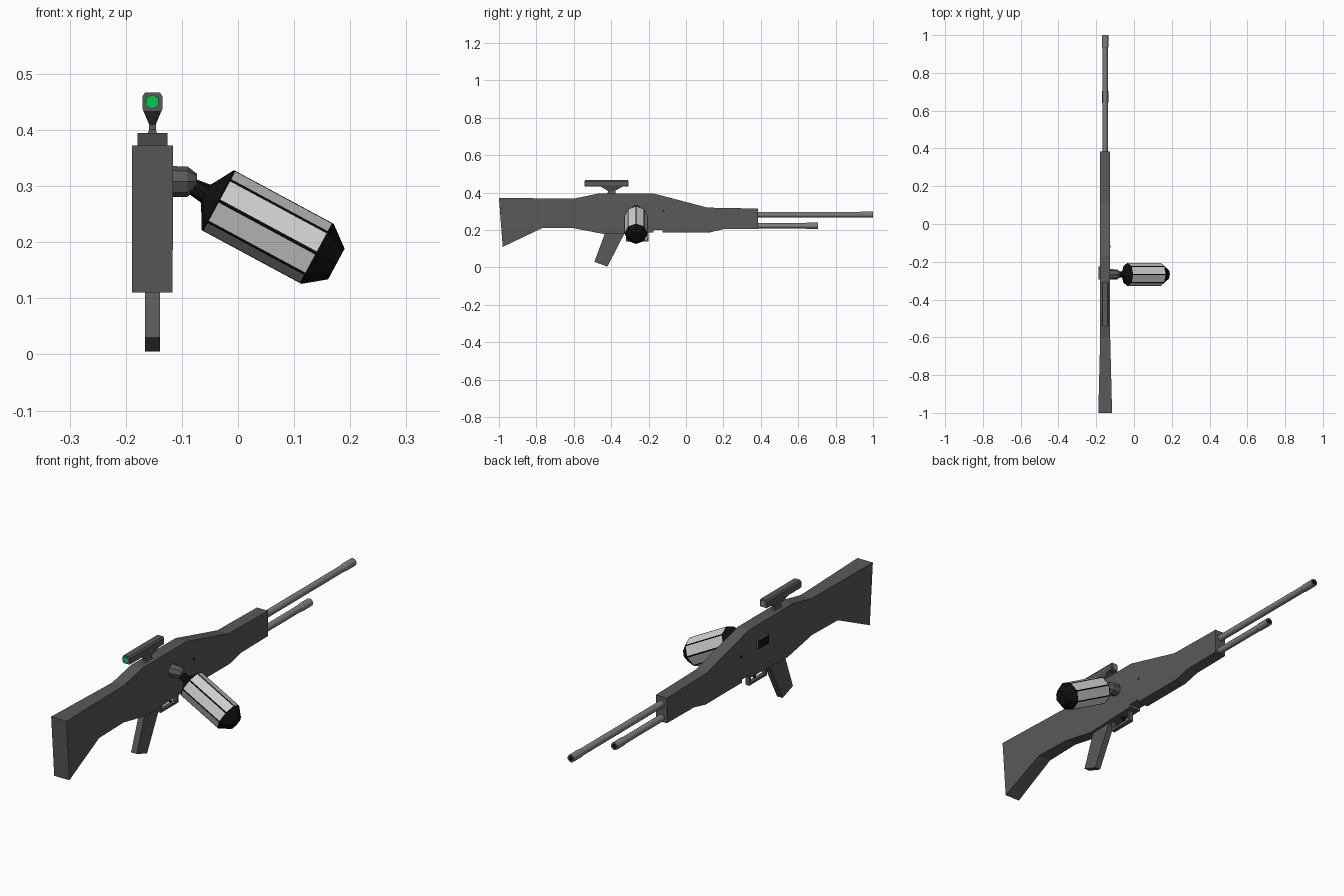
import bpy, bmesh
from math import sin, cos, pi, radians
from mathutils import Vector

if "Cube" in bpy.data.objects:
    bpy.data.objects.remove(bpy.data.objects["Cube"])

CX = -0.1525  # centre plane of the long body


def material(name, r, g, b):
    m = bpy.data.materials.new(name)
    m.use_nodes = True
    m.diffuse_color = (r, g, b, 1)
    m.node_tree.nodes["Principled BSDF"].inputs["Base Color"].default_value = (r, g, b, 1)
    return m


DARK = material("dark grey", 0.1, 0.1, 0.1)
STEEL = material("steel grey", 0.21, 0.21, 0.21)
BLACK = material("black", 0.005, 0.005, 0.005)
PALE = material("pale grey", 0.65, 0.65, 0.65)
GREEN = material("lens green", 0.0, 0.6, 0.08)


def finish(name, bm, *mats):
    bmesh.ops.recalc_face_normals(bm, faces=bm.faces)
    mesh = bpy.data.meshes.new(name)
    bm.to_mesh(mesh)
    bm.free()
    for m in mats:
        mesh.materials.append(m)
    ob = bpy.data.objects.new(name, mesh)
    bpy.context.collection.objects.link(ob)
    return ob


def loft(rings):
    """Skin a list of equal-length point rings and cap both ends."""
    bm = bmesh.new()
    vs = [[bm.verts.new(p) for p in ring] for ring in rings]
    n = len(vs[0])
    for a, b in zip(vs, vs[1:]):
        for i in range(n):
            j = (i + 1) % n
            bm.faces.new((a[i], a[j], b[j], b[i]))
    bm.faces.new(vs[0])
    bm.faces.new(vs[-1])
    return bm


def lathe(profile, sides, base, axis):
    """Rings of (distance along axis, radius) around a line."""
    base, d = Vector(base), Vector(axis).normalized()
    u = Vector((0, 0, 1)) if abs(d.y) > 0.9 else Vector((0, 1, 0))
    v = d.cross(u)
    ang = [2 * pi * i / sides for i in range(sides)]
    return loft([[base + d * t + (u * cos(a) + v * sin(a)) * r for a in ang]
                 for t, r in profile])


def side_slab(points, half):
    """Side outline of (y, z) points with a thickness in x."""
    return loft([[(CX + s * half, y, z) for y, z in points] for s in (-1, 1)])


def box(x, y, z):
    return loft([[(a, y[0], z[0]), (a, y[1], z[0]), (a, y[1], z[1]), (a, y[0], z[1])]
                 for a in x])


# Stock, receiver and handguard in one outline; the stock widens to the butt
outline = [(-1, .372), (-.6, .368), (-.47, .395), (-.17, .395), (.115, .32),
           (.385, .315), (.385, .207), (.2, .205), (.125, .187), (-.125, .187),
           (-.125, .2), (-.175, .2), (-.175, .187), (-.435, .178), (-.6, .21),
           (-.77, .21), (-.98, .11)]
HALF = 0.0265
bm = side_slab(outline, HALF)
bmesh.ops.bisect_plane(bm, geom=bm.verts[:] + bm.edges[:] + bm.faces[:],
                       plane_co=(0, -0.6, 0), plane_no=(0, 1, 0))
for v in bm.verts:
    widen = 1 + 0.38 * max(0, (-0.6 - v.co.y) / 0.4)
    v.co.x = CX + (v.co.x - CX) * widen
finish("body_and_stock", bm, DARK)

# Pistol grip
finish("grip", side_slab([(-.44, .2), (-.435, .178), (-.49, .03), (-.42, .005),
                          (-.33, .18), (-.33, .2)], 0.0135), DARK)

# Trigger guard and trigger
finish("guard_bottom", box((CX - .009, CX + .009), (-.32, -.2), (.14, .15)), DARK)
for name, y in (("guard_rear", -.32), ("guard_front", -.21)):
    finish(name, box((CX - .009, CX + .009), (y, y + .01), (.145, .195)), DARK)
finish("trigger", side_slab([(-.27, .19), (-.255, .165), (-.245, .155),
                             (-.24, .16), (-.25, .19)], 0.004), BLACK)

# Ejection port frame with a dark opening on its outer face
bm = box((CX - .036, CX), (-.295, -.225), (.295, .332))
bm.faces.ensure_lookup_table()
outer = min(bm.faces, key=lambda f: f.calc_center_median().x)
bmesh.ops.inset_region(bm, faces=[outer], thickness=0.007, depth=-0.006)
outer.material_index = 1
finish("ejection_port", bm, DARK, BLACK)

# Cross pin through the receiver
finish("cross_pin", lathe([(-.028, .005), (.028, .005)], 8, (CX, -.12, .3), (1, 0, 0)), BLACK)

# Hollow barrel and tube below it, each with a collar at the end
for name, z, end, r in (("barrel", .283, 1.0, .0145), ("lower_tube", .223, .705, .0145)):
    c = r + .002
    bm = lathe([(.35, r), (end - .07, r), (end - .06, c), (end, c),
                (end, .01), (end - .03, .01)], 12, (CX, 0, z), (0, 1, 0))
    for f in bm.faces:
        if all((v.co - Vector((CX, v.co.y, z))).length < .011 for v in f.verts):
            f.material_index = 1
    finish(name, bm, STEEL, BLACK)

# Sight body, lenses and flared mount
section = [(.015, .433), (.018, .438), (.018, .46), (.013, .467)]
ring = section + [(-x, z) for x, z in reversed(section)]
finish("sight", loft([[(CX + x, y, z) for x, z in ring] for y in (-.54, -.31)]), DARK)
for name, y, mat in (("rear_lens", -.543, GREEN), ("front_lens", -.311, STEEL)):
    finish(name, lathe([(0, .013), (.004, .013)], 6, (CX, y, .45), (0, 1, 0)), mat)
mount = [(.436, .017, .064), (.41, .006, .02), (.4, .006, .02), (.39, .01, .032)]
finish("sight_mount", loft([[(CX + sx * hx, -.398 + sy * hy, z)
                             for sx, sy in ((-1, -1), (1, -1), (1, 1), (-1, 1))]
                            for z, hx, hy in mount]), DARK)

# Round socket on the side of the receiver
finish("canister_socket", lathe([(0, .028), (.045, .027), (.062, .014)], 8,
                                (-.135, -.267, .308), (1, 0, 0)), DARK)

# Tilted canister: black shell with a pale panel inset in each long side
tilt = radians(28.3)
axis = Vector((cos(tilt), 0, -sin(tilt)))
bm = lathe([(-.07, .012), (-.025, .018), (-.022, .022), (0, .0607),
            (.202, .0607), (.24, .031)], 8, (-.036, -.267, .275), axis)
panels = [f for f in bm.faces if f.calc_area() > .006 and abs(f.normal.dot(axis)) < .1]
bm.normal_update()
panels = [f for f in bm.faces if f.calc_area() > .006 and abs(f.normal.dot(axis)) < .1]
bmesh.ops.inset_individual(bm, faces=panels, thickness=.0048)
for f in panels:
    f.material_index = 1
finish("canister", bm, BLACK, PALE)
